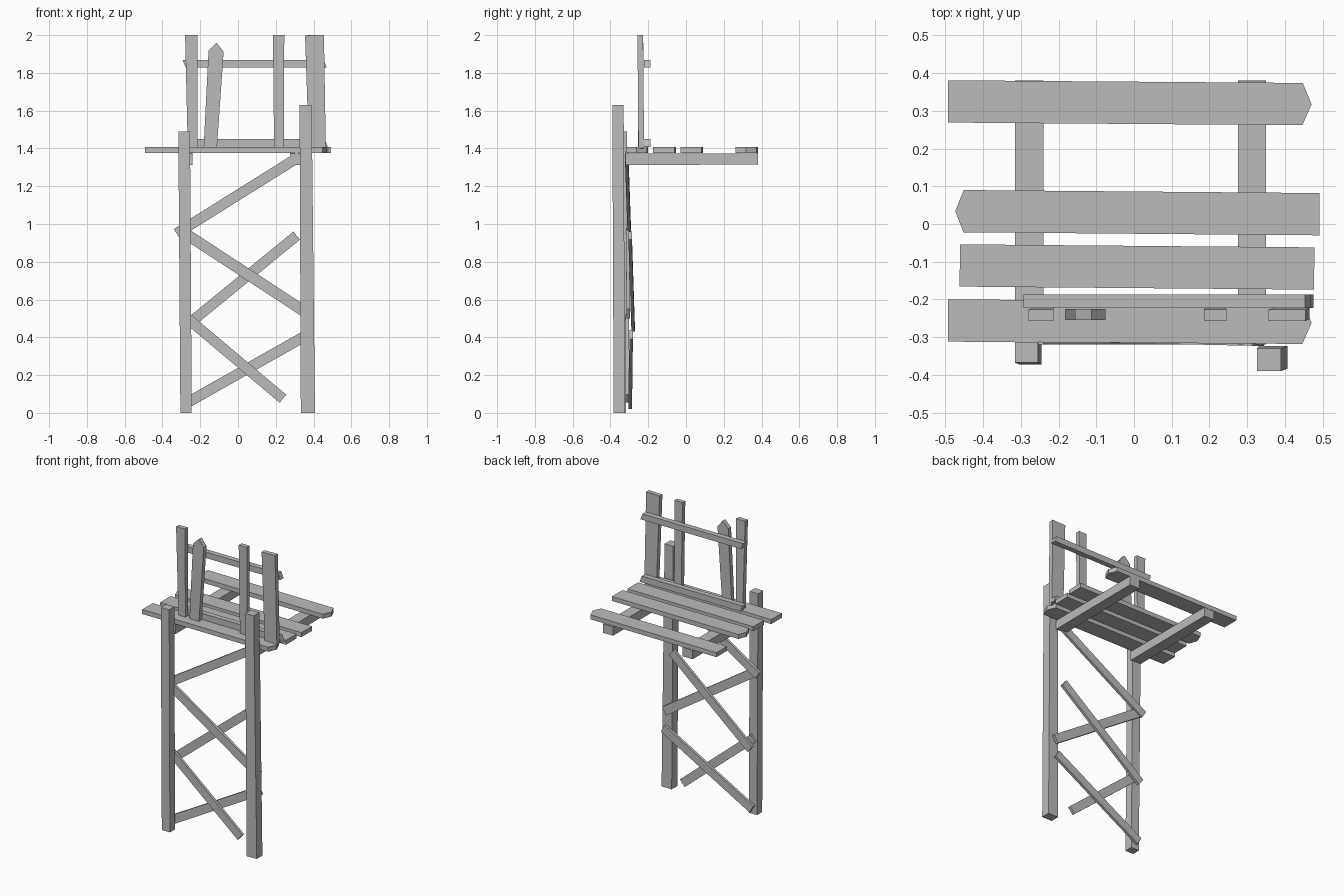
import bpy
import bmesh
from mathutils import Vector

default_cube = bpy.data.objects.get("Cube")
if default_cube:
    bpy.data.objects.remove(default_cube, do_unlink=True)

# Single weathered wood colour
wood = bpy.data.materials.new("grey_wood")
wood.use_nodes = True
colour = (0.5, 0.5, 0.5, 1)
wood.diffuse_color = colour
wood.node_tree.nodes["Principled BSDF"].inputs["Base Color"].default_value = colour

UP = Vector((0, 0, 1))
BACK = Vector((0, 1, 0))


def plank(name, start, end, width, thickness, facing, end_width=None, tip=0.0, skew=0.0):
    """Board centred on the line start-end; tip adds a point, skew slants the end cuts."""
    start, end = Vector(start), Vector(end)
    along = (end - start).normalized()
    side = facing.cross(along).normalized()
    normal = along.cross(side)
    near = side * width / 2
    far = side * (end_width or width) / 2
    slant = along * skew
    outline = [start - near - slant, end - far - slant]
    if tip:
        outline.append(end + along * tip)
    outline += [end + far + slant, start + near + slant]

    bm = bmesh.new()
    half = normal * thickness / 2
    face = bm.faces.new([bm.verts.new(p - half) for p in outline])
    extruded = bmesh.ops.extrude_face_region(bm, geom=[face])
    moved = [v for v in extruded["geom"] if isinstance(v, bmesh.types.BMVert)]
    bmesh.ops.translate(bm, verts=moved, vec=half * 2)
    bmesh.ops.recalc_face_normals(bm, faces=bm.faces)
    mesh = bpy.data.meshes.new(name)
    bm.to_mesh(mesh)
    bm.free()
    mesh.materials.append(wood)
    board = bpy.data.objects.new(name, mesh)
    bpy.context.collection.objects.link(board)
    return board


# Two uneven front posts
plank("right_post", (-.275, -.345, 0), (-.285, -.34, 1.49), .06, .055, BACK, end_width=.062)
plank("left_post", (.37, -.353, 0), (.358, -.36, 1.63), .075, .06, BACK, end_width=.064)

# Beams carrying the deck
for name, x in (("right_beam", -.278), ("left_beam", .313)):
    plank(name, (x, -.32, 1.342), (x, .38, 1.345), .075, .06, UP)

# Deck boards, some with a pointed end
deck = {"facing": UP, "thickness": .03}
plank("deck_board_rear", (-.493, .325, 1.392), (.447, .318, 1.392), .112, tip=.024, **deck)
plank("deck_board_middle", (.492, .026, 1.392), (-.452, .034, 1.392), .112, tip=.022, **deck)
plank("deck_board_inner", (-.462, -.11, 1.392), (.478, -.118, 1.392), .112, **deck)
plank("deck_board_front", (-.493, -.256, 1.392), (.447, -.262, 1.392), .112, tip=.024, **deck)

# Railing uprights
picket = {"facing": BACK, "thickness": .03}
plank("picket_right", (-.24, -.237, 1.4), (-.247, -.242, 2), .052, end_width=.066, **picket)
plank("picket_crooked", (-.147, -.24, 1.4), (-.116, -.24, 1.914), .07, end_width=.08, tip=.045, **picket)
plank("picket_middle", (.217, -.237, 1.4), (.215, -.242, 2), .052, end_width=.06, **picket)
plank("picket_left", (.42, -.237, 1.4), (.405, -.242, 2), .09, end_width=.1, **picket)

# Horizontal rails behind the uprights
rail = {"facing": BACK, "thickness": .035, "skew": .008}
plank("upper_rail", (-.285, -.205, 1.848), (.462, -.205, 1.848), .04, **rail)
plank("lower_rail", (-.28, -.205, 1.428), (.468, -.205, 1.428), .042, **rail)

# Zigzag bracing between the posts
brace = {"facing": BACK, "thickness": .018}
plank("brace_top", (-.325, -.3, .95), (.33, -.314, 1.36), .055, **brace)
plank("brace_upper_front", (-.29, -.31, .957), (.37, -.305, .525), .058, **brace)
plank("brace_upper_back", (-.285, -.28, .452), (.31, -.296, .938), .055, **brace)
plank("brace_lower_front", (-.285, -.31, .515), (.238, -.31, .075), .055, **brace)
plank("brace_lower_back", (-.285, -.295, .045), (.37, -.29, .415), .056, **brace)
